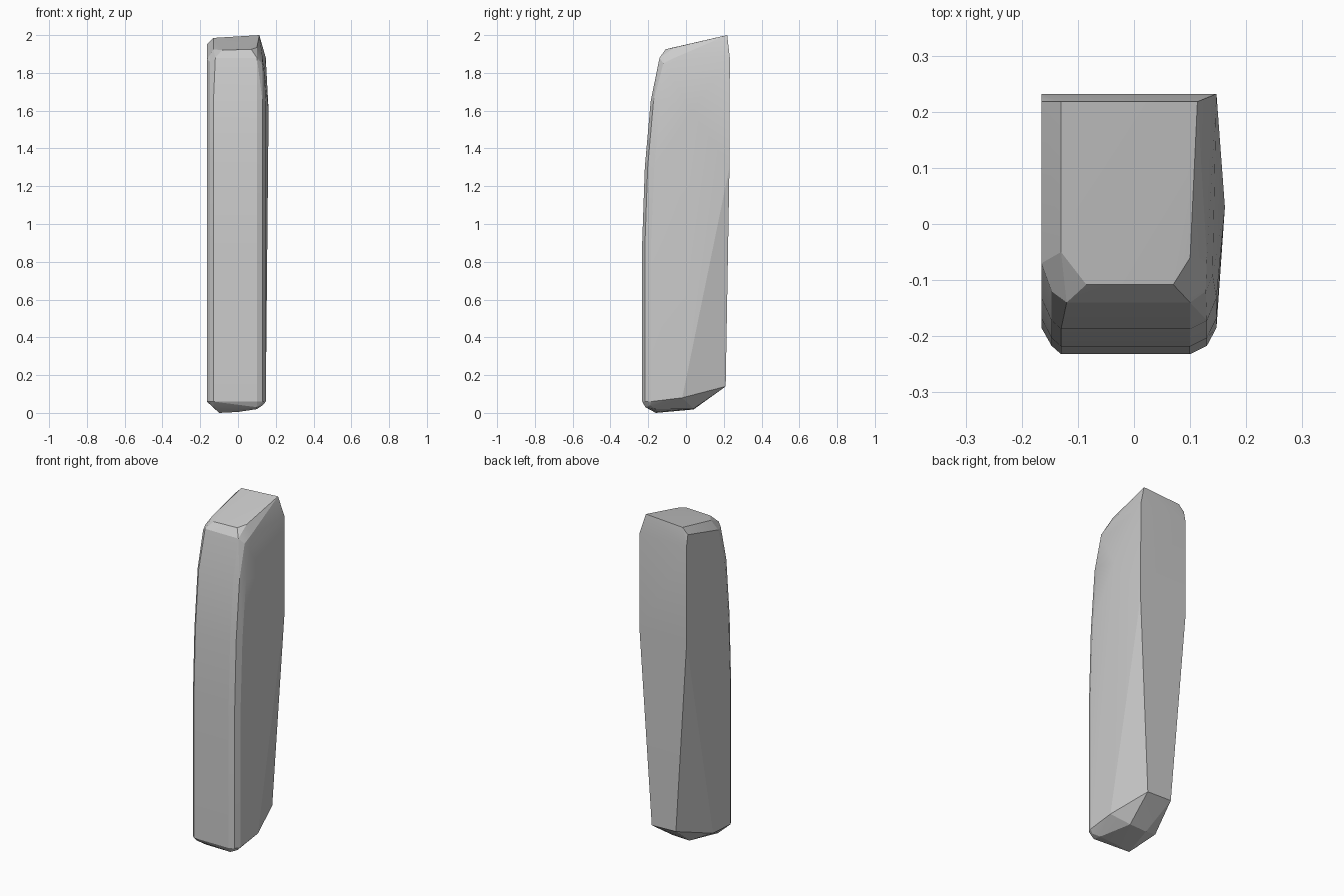
import bpy, bmesh

bm = bmesh.new()

# Rounded front: rows of height, front y, setback of the chamfer
front_rows = [(0.06, -0.232, 0.047), (0.9, -0.232, 0.047), (1.3, -0.218, 0.05),
              (1.65, -0.187, 0.055)]
points = []
for z, y, d in front_rows:
    points += [(-0.13, y, z), (0.1, y, z),
               (-0.147, y + 0.015, z), (0.13, y + 0.015, z),
               (-0.165, y + d, z), (0.147, y + d, z)]

# Upper front bevel
points += [(-0.12, -0.14, 1.88), (0.1, -0.14, 1.88),
           (-0.147, -0.12, 1.86), (0.128, -0.12, 1.85),
           (-0.165, -0.075, 1.85), (0.14, -0.09, 1.8)]

# Sloping top face and its outer shoulders
points += [(-0.085, -0.108, 1.92), (0.07, -0.108, 1.925),
           (-0.13, -0.05, 1.925), (0.1, -0.06, 1.935), (0.13, -0.06, 1.88),
           (-0.13, 0.218, 1.985), (0.113, 0.218, 2.0),
           (-0.165, 0.218, 1.95), (-0.165, -0.07, 1.87)]

# Back face, narrowing toward the foot, and the right side bulge
points += [(-0.165, 0.232, 1.88), (0.147, 0.232, 1.88),
           (-0.165, 0.23, 1.3), (0.147, 0.23, 1.3),
           (-0.08, 0.21, 0.145), (0.08, 0.21, 0.14),
           (0.162, 0.03, 1.6), (0.157, 0.03, 1.3)]

# Faceted foot
points += [(-0.1, -0.16, 0.0), (0.0, -0.15, 0.005), (0.1, -0.16, 0.02),
           (-0.13, -0.2, 0.03), (0.1, -0.215, 0.03), (0.13, -0.19, 0.04),
           (-0.165, -0.02, 0.07), (0.147, -0.02, 0.08),
           (-0.05, 0.04, 0.018), (0.06, 0.04, 0.022)]

for p in points:
    bm.verts.new(p)
hull = bmesh.ops.convex_hull(bm, input=bm.verts[:])
bmesh.ops.delete(bm, geom=[v for v in bm.verts if not v.link_faces], context='VERTS')
bmesh.ops.dissolve_limit(bm, angle_limit=0.01, verts=bm.verts[:], edges=bm.edges[:])
bmesh.ops.recalc_face_normals(bm, faces=bm.faces[:])

# Stone slab
mesh = bpy.data.meshes.new("stone_slab")
bm.to_mesh(mesh)
bm.free()
slab = bpy.data.objects.new("stone_slab", mesh)
bpy.context.collection.objects.link(slab)
bpy.context.view_layer.objects.active = slab
slab.select_set(True)
bpy.ops.object.shade_smooth_by_angle(angle=0.2)
